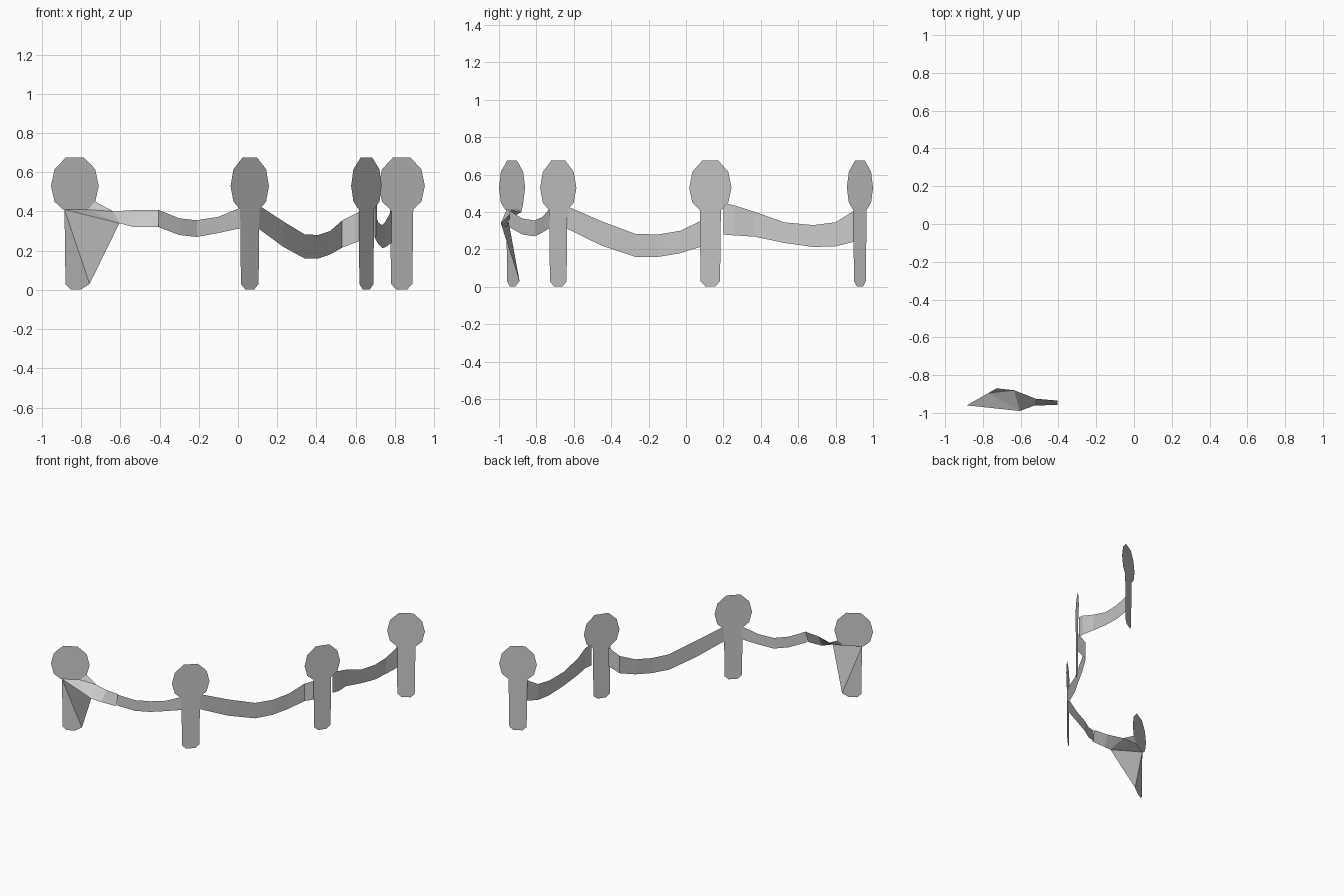
import bpy

# Half outline of a post card: (fraction of half width, height)
HEAD = [(0.38, 0.675), (0.85, 0.615), (1.0, 0.53), (0.85, 0.45), (0.5, 0.41)]
FOOT = [(0.46, 0.03), (0.24, 0.003)]


def make(name, verts, faces):
    mesh = bpy.data.meshes.new(name)
    mesh.from_pydata(verts, [], faces)
    mesh.update()
    obj = bpy.data.objects.new(name, mesh)
    bpy.context.collection.objects.link(obj)
    return obj


def card(name, centre, half, outline):
    """Flat upright card, symmetric about its vertical axis."""
    points = outline + [(-u, z) for u, z in reversed(outline)]
    verts = [(centre[0] + u * half[0], centre[1] + u * half[1], z) for u, z in points]
    return make(name, verts, [tuple(reversed(range(len(verts))))])


def ribbon(name, stations):
    """Sagging strip; each station is x, y, bottom z, top z."""
    verts = []
    for x, y, low, high in stations:
        verts += [(x, y, low), (x, y, high)]
    faces = [(2 * i, 2 * i + 2, 2 * i + 3, 2 * i + 1) for i in range(len(stations) - 1)]
    return make(name, verts, faces)


# Three plain posts with round heads
card("second_post", (0.06, -0.683), (0.098, 0.097), HEAD + FOOT)
card("third_post", (0.655, 0.13), (0.078, 0.113), HEAD + FOOT)
card("fourth_post", (0.835, 0.93), (0.118, 0.07), HEAD + FOOT)

# First post: flat head, with the stem pulled out to meet the ribbon
card("first_post_head", (-0.832, -0.93), (0.122, 0.07), HEAD)
stem = [(-0.885, -0.96, 0.41), (-0.88, -0.957, 0.03), (-0.855, -0.943, 0.003),
        (-0.80, -0.912, 0.003), (-0.757, -0.89, 0.03), (-0.605, -0.99, 0.34),
        (-0.635, -0.88, 0.40), (-0.728, -0.87, 0.45), (-0.771, -0.895, 0.41)]
make("first_post_stem", stem,
     [(0, 1, 2, 3, 4), (0, 4, 5), (0, 5, 8), (8, 5, 6), (8, 6, 7)])

# First ribbon, twisted where it leaves the stem
first = [(-0.605, -0.99, 0.34), (-0.635, -0.88, 0.40), (-0.53, -0.962, 0.32), (-0.52, -0.925, 0.408),
         (-0.405, -0.957, 0.32), (-0.405, -0.935, 0.408)]
make("first_ribbon_twist", first, [(0, 2, 3, 1), (2, 4, 5, 3)])
ribbon("first_ribbon", [(-0.405, -0.945, 0.32, 0.408), (-0.30, -0.875, 0.28, 0.365),
                        (-0.21, -0.81, 0.27, 0.355), (-0.10, -0.768, 0.29, 0.373),
                        (0.015, -0.728, 0.315, 0.42)])

# Second ribbon
ribbon("second_ribbon", [(0.108, -0.634, 0.31, 0.43), (0.23, -0.45, 0.22, 0.35),
                         (0.34, -0.27, 0.16, 0.283), (0.41, -0.15, 0.16, 0.28),
                         (0.47, -0.03, 0.18, 0.30), (0.53, 0.08, 0.215, 0.353),
                         (0.622, 0.09, 0.25, 0.40)])

# Third ribbon
ribbon("third_ribbon", [(0.696, 0.20, 0.28, 0.45), (0.71, 0.26, 0.275, 0.435),
                        (0.697, 0.37, 0.268, 0.40), (0.715, 0.525, 0.235, 0.345),
                        (0.735, 0.68, 0.213, 0.33), (0.75, 0.80, 0.217, 0.345),
                        (0.783, 0.895, 0.24, 0.405)])
